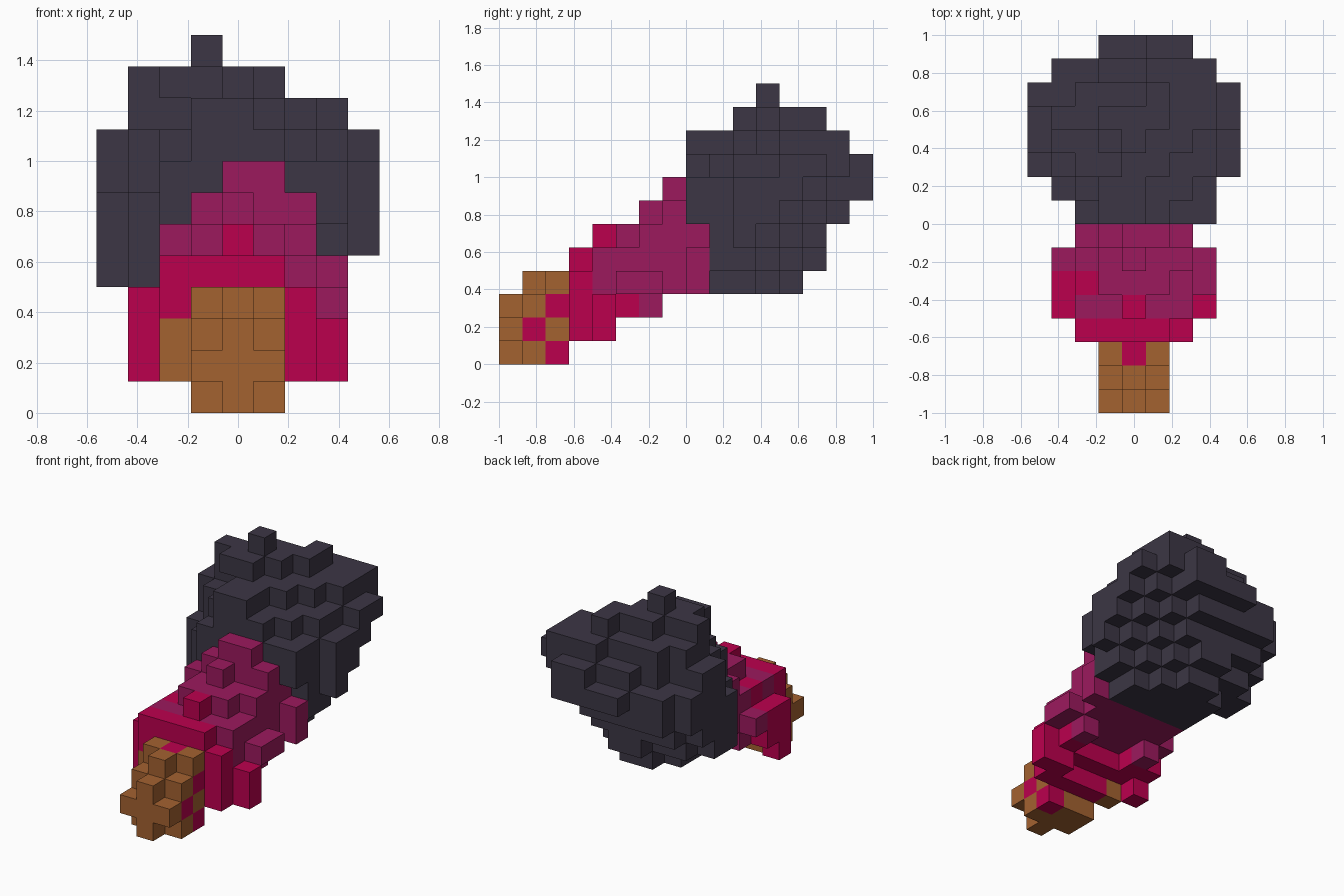
import bpy, bmesh
from mathutils import Vector

if "Cube" in bpy.data.objects:
    bpy.data.objects.remove(bpy.data.objects["Cube"])

S = 0.125                 # cube size; columns run from x=-0.5625, rows from y=-1
vox = {}                  # (i, j, k) -> part name

COLOURS = {
    "dark_head": ("charcoal violet", (0.045, 0.037, 0.059)),
    "plum_body": ("plum", (0.333, 0.010, 0.111)),
    "crimson_collar": ("crimson", (0.500, 0.0, 0.076)),
    "brown_tip": ("brown", (0.370, 0.122, 0.030)),
}


def fill(part, i, j, k):
    """Fill an inclusive block of cubes; later fills repaint earlier ones."""
    for a in range(i[0], i[1] + 1):
        for b in range(j[0], j[1] + 1):
            for c in range(k[0], k[1] + 1):
                vox[a, b, c] = part


# Dark head: a tilted rounded lump, given by the front and back row
# of each column, layer by layer from the bottom
fronts = {
    3: (9,) * 5,
    4: (10,) + (9,) * 7,
    5: (10,) + (9,) * 7 + (10,),
    6: (10, 9, 8, 8, 8, 8, 8, 8, 10),
    7: (11, 10, 8, 8, 8, 8, 8, 8, 10),
    8: (11, 10, 9, 8, 8, 8, 9, 10, 12),
    9: (11, 11, 8, 8, 10, 11, 12),
    10: (11, 10, 10, 11, 12),
}
backs = {
    3: (11, 12, 12, 11, 10),
    4: (11, 12, 12, 13, 13, 12, 11, 10),
    5: (12, 13, 13, 13, 13, 13, 12, 11, 10),
    6: (13, 14, 14, 14, 14, 14, 13, 12, 11),
    7: (13, 14, 14, 15, 15, 15, 15, 13, 12),
    8: (12, 12, 13, 14, 14, 15, 15, 14, 13),
    9: (12, 13, 13, 13, 14, 14, 14),
    10: (11, 11, 12, 12, 13),
}
first_column = {3: 2, 9: 1, 10: 1}
for k in fronts:
    for i, rows in enumerate(zip(fronts[k], backs[k]), first_column.get(k, 0)):
        fill("dark_head", (i, i), rows, (k, k))
fill("dark_head", (3, 3), (11, 11), (11, 11))      # knob on top

# Plum body, stepping up towards the head
P = "plum_body"
fill(P, (2, 6), (7, 8), (3, 5))
fill(P, (3, 6), (7, 7), (6, 6))
fill(P, (4, 5), (7, 7), (7, 7))
fill(P, (2, 6), (4, 6), (3, 4))
fill(P, (3, 6), (6, 6), (5, 5))
fill(P, (3, 5), (5, 5), (5, 5))
fill(P, (4, 4), (6, 6), (6, 6))
fill(P, (7, 7), (5, 6), (3, 3))
fill(P, (7, 7), (8, 8), (3, 4))
fill(P, (1, 1), (6, 6), (3, 3))
for i in (2, 6):
    fill(P, (i, i), (6, 6), (2, 2))

# Crimson collar around the tip
C = "crimson_collar"
fill(C, (2, 5), (3, 3), (1, 4))
fill(C, (6, 6), (3, 3), (1, 3))
fill(C, (2, 6), (4, 4), (2, 2))
fill(C, (1, 1), (4, 4), (1, 3))
fill(C, (6, 7), (4, 4), (1, 2))
fill(C, (1, 1), (5, 5), (2, 3))
fill(C, (2, 2), (5, 5), (3, 4))
for i in (2, 6):
    fill(C, (i, i), (5, 5), (2, 2))
fill(C, (4, 4), (4, 4), (5, 5))

# Brown tip with a cross-shaped end and crimson specks
B = "brown_tip"
fill(B, (4, 4), (0, 0), (0, 2))
fill(B, (3, 5), (0, 0), (1, 1))
fill(B, (3, 5), (1, 1), (0, 2))
fill(B, (4, 4), (1, 1), (3, 3))
fill(B, (3, 5), (2, 2), (0, 3))
fill(B, (2, 2), (3, 3), (1, 2))
fill(C, (4, 4), (2, 2), (3, 3))
fill(C, (5, 5), (2, 2), (0, 0))
fill(C, (5, 5), (2, 2), (2, 2))
fill(C, (5, 5), (1, 1), (1, 1))


def build(part):
    """Make one object from the exposed cube faces of a part."""
    bm = bmesh.new()
    for cell, owner in vox.items():
        if owner != part:
            continue
        c = Vector(((cell[0] - 4) * S, (cell[1] + 0.5) * S - 1, (cell[2] + 0.5) * S))
        for axis in range(3):
            for sign in (-1, 1):
                n = list(cell)
                n[axis] += sign
                if tuple(n) in vox:
                    continue
                d, a, b = Vector(), Vector(), Vector()
                d[axis] = sign * S / 2
                a[(axis + 1) % 3] = S / 2
                b[(axis + 2) % 3] = sign * S / 2
                bm.faces.new([bm.verts.new(c + d + v)
                              for v in (-a - b, a - b, a + b, b - a)])
    bmesh.ops.remove_doubles(bm, verts=bm.verts, dist=0.001)
    mesh = bpy.data.meshes.new(part)
    bm.to_mesh(mesh)
    bm.free()
    name, rgb = COLOURS[part]
    mat = bpy.data.materials.new(name)
    mat.diffuse_color = (*rgb, 1)
    mat.use_nodes = True
    mat.node_tree.nodes["Principled BSDF"].inputs["Base Color"].default_value = mat.diffuse_color
    mesh.materials.append(mat)
    bpy.context.collection.objects.link(bpy.data.objects.new(part, mesh))


for part in COLOURS:
    build(part)
